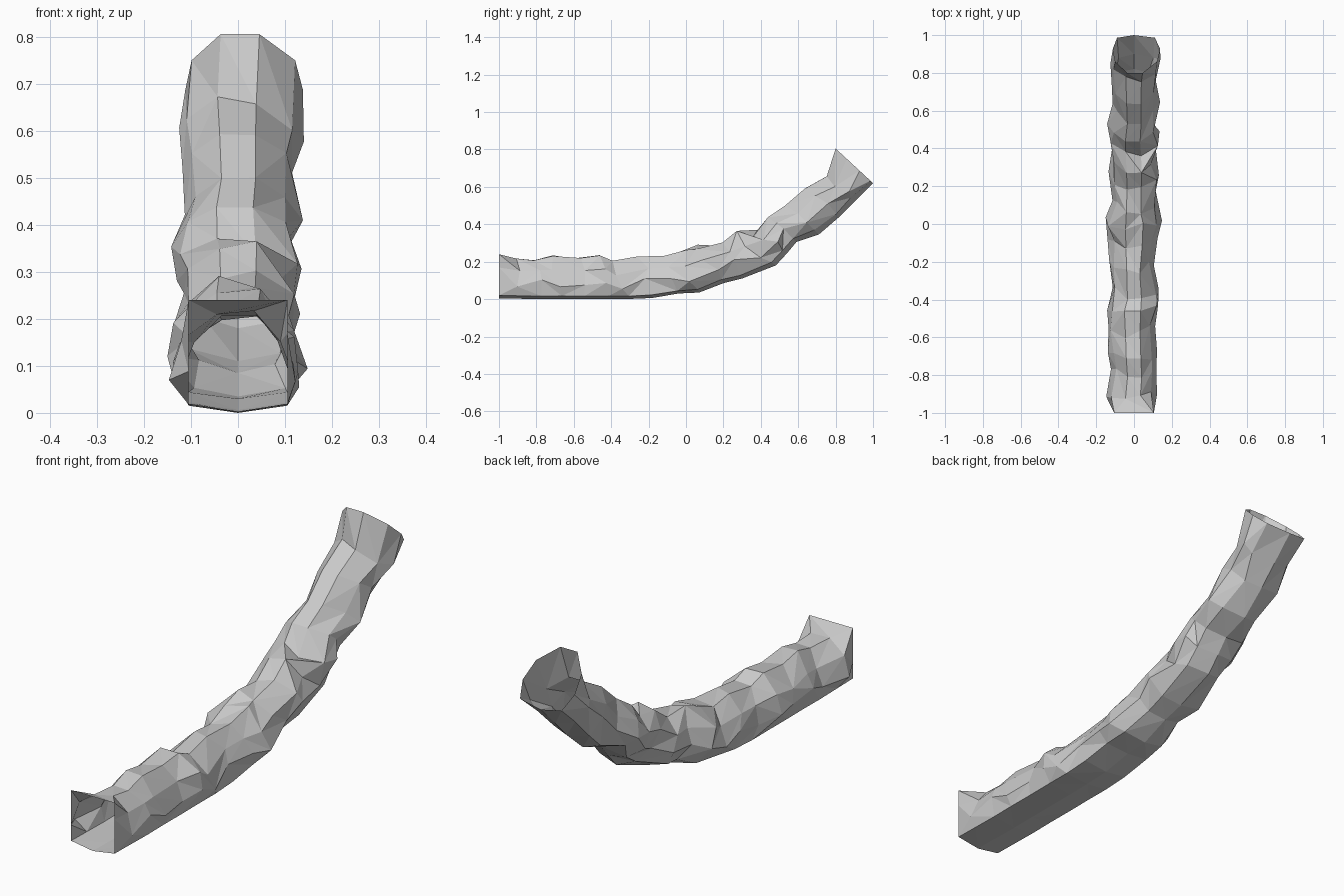
import bpy, bmesh, random
from mathutils import Vector

if "Cube" in bpy.data.objects:
    bpy.data.objects.remove(bpy.data.objects["Cube"])

random.seed(7)

# Tunnel stations: floor y, floor z, roof y, roof z, left half-width, right half-width
STATIONS = [
    (-1.00, .003, -1.00, .24, .115, .125),
    (-.89, .002, -.90, .225, .147, .122),
    (-.77, .000, -.79, .220, .122, .118),
    (-.66, .000, -.71, .238, .138, .122),
    (-.54, .000, -.58, .225, .135, .112),
    (-.41, .000, -.47, .236, .142, .128),
    (-.30, .001, -.38, .212, .112, .130),
    (-.18, .006, -.25, .240, .132, .105),
    (-.04, .030, -.13, .228, .140, .125),
    (.07, .035, -.02, .270, .150, .148),
    (.20, .085, .06, .292, .114, .115),
    (.30, .110, .18, .302, .135, .132),
    (.48, .180, .25, .353, .115, .115),
    (.54, .245, .36, .358, .130, .135),
    (.59, .305, .44, .455, .142, .110),
    (.71, .345, .54, .515, .113, .138),
    (.82, .440, .63, .598, .118, .115),
    (.90, .520, .76, .670, .125, .140),
    (1.00, .620, .80, .805, .112, .138),
]
# Half cross-section (sideways, upward): wide floor, round walls, short flat roof
HALF = [(.80, .07), (1.0, .36), (.88, .70), (.33, 1.0)]
PROFILE = [(0, 0)] + HALF + [(-u, v) for u, v in reversed(HALF)]
N = len(PROFILE)

bm = bmesh.new()
rings = []
for i, (yb, zb, yt, zt, left, right) in enumerate(STATIONS):
    floor, roof = Vector((0, yb, zb)), Vector((0, yt, zt))
    up = roof - floor
    along = Vector((0, up.z, -up.y)).normalized()
    end = i in (0, len(STATIONS) - 1)
    ring = []
    for k, (u, v) in enumerate(PROFILE):
        slide = 0
        # rough rock everywhere but the levelled floor and the two mouths
        if not end and k not in (0, 1, N - 1):
            slide = random.uniform(-.028, .028)
            if k in (2, N - 2):
                v += random.uniform(-.10, .12)
            else:
                u *= random.uniform(.82, 1.08)
                v += random.uniform(-.07, .0)
        elif not end and i > 8 and k:
            u *= random.uniform(.75, 1.05)
            v += random.uniform(.0, .08)
        elif k and i <= 8:
            u = .105 / (right if u > 0 else left) * (1 if u > 0 else -1)
        p = floor + up * v + along * slide
        p.x = u * (right if u > 0 else left)
        ring.append(bm.verts.new(p))
    rings.append(ring)

# Triangulated shell with irregular diagonals, open at both mouths
for a, b in zip(rings, rings[1:]):
    for k in range(N):
        p, q, r, s = a[k], a[(k + 1) % N], b[(k + 1) % N], b[k]
        if random.random() < .5:
            tris = ((p, q, r), (p, r, s))
        else:
            tris = ((p, q, s), (q, r, s))
        for t in tris:
            bm.faces.new(t)
bmesh.ops.recalc_face_normals(bm, faces=bm.faces)

mesh = bpy.data.meshes.new("tunnel")
bm.to_mesh(mesh)
bm.free()
bpy.context.collection.objects.link(bpy.data.objects.new("rock_tunnel", mesh))
